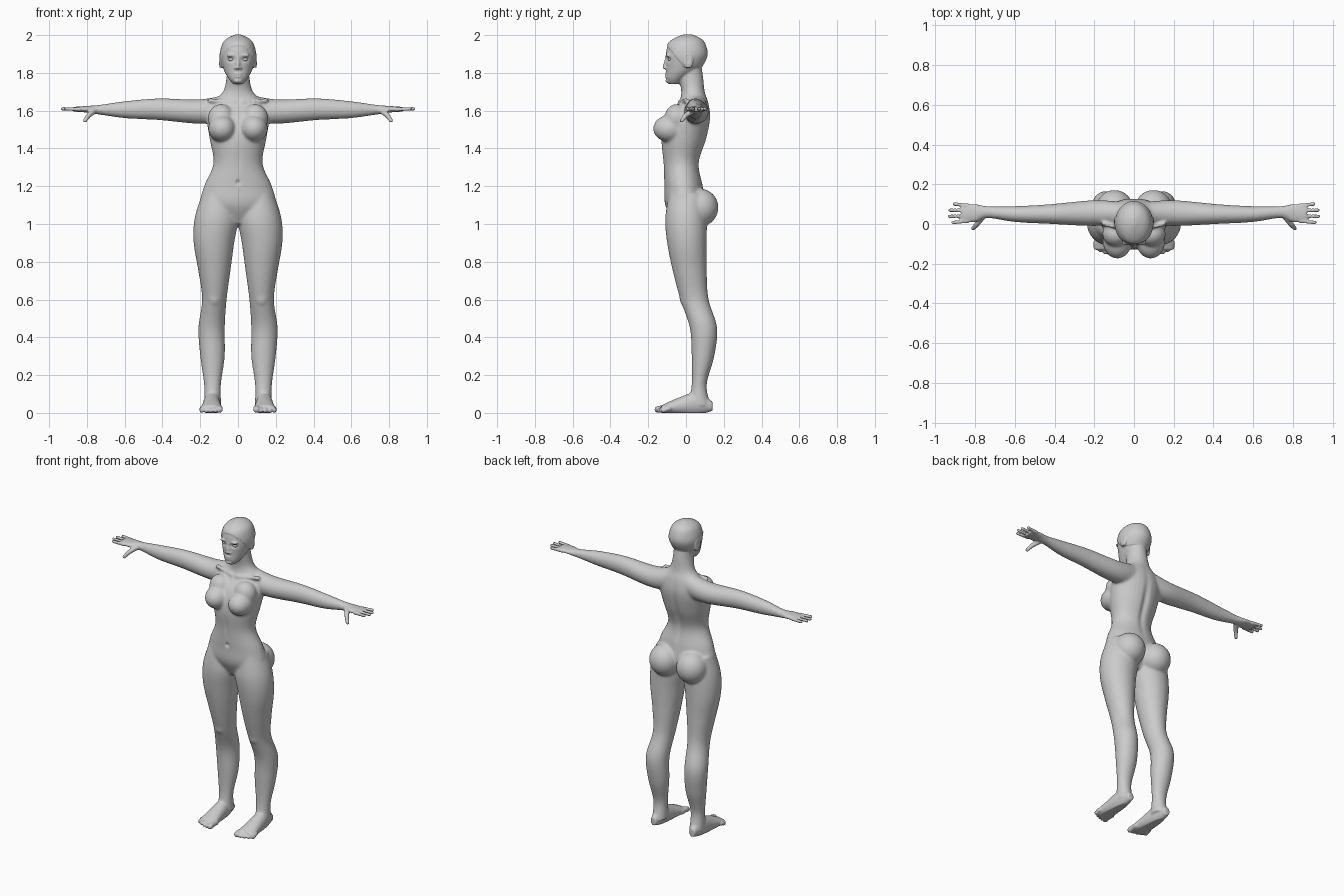
import bpy
import bmesh
from math import cos, sin, pi, exp
from mathutils import Vector, Matrix

cube = bpy.data.objects.get("Cube")
if cube:
    bpy.data.objects.remove(cube)

# One plain clay colour
clay = bpy.data.materials.new("light_grey_clay")
clay.use_nodes = True
tone = (.6, .6, .6, 1)
clay.diffuse_color = tone
clay.node_tree.nodes["Principled BSDF"].inputs["Base Color"].default_value = tone


def smooth_rows(rows, steps):
    """Catmull-Rom interpolation between rows of numbers."""
    rows = [Vector(row) for row in rows]
    padded = [rows[0]] + rows + [rows[-1]]
    result = []
    for before, start, end, after in zip(padded, rows, rows[1:], padded[3:]):
        start_slope = (end - before) / 2
        end_slope = (after - start) / 2
        for step in range(steps):
            t = step / steps
            ease = t * t * (3 - 2 * t)
            result.append(start.lerp(end, ease)
                          + start_slope * (t * (1 - t) ** 2)
                          - end_slope * (t * t * (1 - t)))
    return result + [rows[-1]]


def loft(bm, axis, rows, sides=32):
    """Elliptical limb; each row is position, then low and high of both other axes."""
    rings = []
    for position, u_low, u_high, v_low, v_high in smooth_rows(rows, 6):
        ring = []
        for side in range(sides):
            angle = 2 * pi * side / sides
            point = [(u_low + u_high + (u_high - u_low) * cos(angle)) / 2,
                     (v_low + v_high + (v_high - v_low) * sin(angle)) / 2]
            point.insert(axis, position)
            ring.append(bm.verts.new(point))
        rings.append(ring)
    for low, high in zip(rings, rings[1:]):
        for side in range(sides):
            following = (side + 1) % sides
            bm.faces.new((low[side], low[following], high[following], high[side]))
    bm.faces.new(rings[0])
    bm.faces.new(rings[-1])


def symmetric_loft(bm, rows):
    """Upright loft; each row is height, half width, front and back."""
    loft(bm, 2, [(height, -half, half, front, back)
                 for height, half, front, back in rows])


def ball(bm, centre, radii, segments=24):
    matrix = Matrix.Translation(centre) @ Matrix.Diagonal((*radii, 1))
    bmesh.ops.create_uvsphere(bm, u_segments=segments, v_segments=segments // 2,
                              radius=1, matrix=matrix)


def chain(bm, points):
    """Round-ended digit; each point is x, y, z, radius."""
    for x, y, z, radius in smooth_rows(points, 6):
        ball(bm, (x, y, z), (radius, radius, radius), 10)


def add_object(name, bm):
    bmesh.ops.recalc_face_normals(bm, faces=bm.faces[:])
    mesh = bpy.data.meshes.new(name)
    bm.to_mesh(mesh)
    bm.free()
    mesh.materials.append(clay)
    mesh.shade_smooth()
    obj = bpy.data.objects.new(name, mesh)
    bpy.context.collection.objects.link(obj)
    return obj


def apply_modifiers(obj):
    """Apply all modifiers and return the result for editing."""
    graph = bpy.context.evaluated_depsgraph_get()
    mesh = bpy.data.meshes.new_from_object(obj.evaluated_get(graph))
    obj.modifiers.clear()
    obj.data = mesh
    bm = bmesh.new()
    bm.from_mesh(mesh)
    return bm


def ramp(value):
    return min(max(value / .05, 0), 1)


def falloff(point, centre, reach):
    return exp(-sum(((p - c) / r) ** 2 for p, c, r in zip(point, centre, reach)))


bm = bmesh.new()

# Leg, from hip to ankle
loft(bm, 2, [
    (1.16, .03, .19, -.09, .1),
    (1.03, 0, .23, -.11, .11),
    (.9, .02, .235, -.1, .11),
    (.75, .04, .21, -.07, .11),
    (.6, .06, .19, -.03, .12),
    (.45, .07, .21, .02, .165),
    (.3, .07, .2, .03, .15),
    (.15, .09, .18, .03, .11),
    (.04, .09, .18, .01, .13)])
ball(bm, (.125, 0, .61), (.04, .035, .05))

# Foot and toes
loft(bm, 1, [
    (.14, .12, .16, .01, .06),
    (.06, .1, .18, -.01, .11),
    (-.04, .09, .19, -.01, .08),
    (-.13, .08, .2, 0, .04)])
for toe in range(5):
    x = .097 + .024 * toe
    tip = -.15 + .002 * toe * toe
    radius = .012 if toe else .018
    chain(bm, [(x, -.09, .022, radius), (x, tip + .02, .022, radius),
               (x, tip, radius, radius)])

# Arm, from collar to knuckles
loft(bm, 0, [
    (.05, 0, .11, 1.54, 1.69),
    (.2, -.01, .12, 1.53, 1.66),
    (.42, 0, .1, 1.55, 1.665),
    (.6, .01, .09, 1.56, 1.65),
    (.74, .03, .09, 1.58, 1.63),
    (.8, .01, .1, 1.59, 1.625),
    (.87, .01, .1, 1.595, 1.62)])

# Fingers and thumb
for finger in range(4):
    y = .015 + .026 * finger
    spread = .005 * (finger - 1.5)
    tip = .93 - .01 * (finger - 1.4) ** 2
    chain(bm, [(.84, y, 1.607, .012), (tip, y + spread, 1.61, .01)])
chain(bm, [(.76, .04, 1.6, .017), (.79, 0, 1.575, .014), (.81, -.022, 1.547, .011)])

# Breasts, buttocks and collarbones
ball(bm, (.084, -.085, 1.505), (.074, .09, .072))
ball(bm, (.09, -.05, 1.56), (.07, .065, .075))
ball(bm, (.098, .076, 1.087), (.096, .096, .1))
chain(bm, [(.02, -.035, 1.645, .013), (.15, 0, 1.655, .014)])

# Ears, nostrils and brows
ball(bm, (.09, .012, 1.862), (.014, .022, .036))
ball(bm, (.011, -.108, 1.826), (.009, .011, .007))
ball(bm, (.036, -.094, 1.893), (.026, .014, .008))

# Mirror everything so far to the other side
copied = bmesh.ops.duplicate(bm, geom=bm.verts[:] + bm.edges[:] + bm.faces[:])["geom"]
bmesh.ops.scale(bm, vec=(-1, 1, 1),
                verts=[part for part in copied if isinstance(part, bmesh.types.BMVert)])

# Torso and neck
symmetric_loft(bm, [
    (1, .06, -.06, .05),
    (1.1, .19, -.11, .1),
    (1.2, .18, -.115, .09),
    (1.32, .13, -.12, .07),
    (1.45, .15, -.13, .11),
    (1.56, .165, -.1, .13),
    (1.64, .14, -.04, .12),
    (1.7, .08, -.025, .1),
    (1.78, .06, -.04, .09),
    (1.85, .06, -.04, .08)])

# Head
symmetric_loft(bm, [
    (1.74, .025, -.09, -.04),
    (1.77, .05, -.105, 0),
    (1.82, .077, -.105, .07),
    (1.89, .093, -.107, .11),
    (1.95, .08, -.095, .1),
    (1.98, .055, -.06, .075),
    (2, .01, -.01, .03)])

# Nose, lips and chin
chain(bm, [(0, -.102, 1.885, .008), (0, -.109, 1.855, .009), (0, -.117, 1.83, .009)])
ball(bm, (0, -.102, 1.793), (.022, .011, .006))
ball(bm, (0, -.101, 1.781), (.02, .011, .007))
ball(bm, (0, -.095, 1.758), (.022, .014, .013))

# Fuse the parts into one skin
body = add_object("body", bm)
remesh = body.modifiers.new("fuse", 'REMESH')
remesh.mode = 'VOXEL'
remesh.voxel_size = .006
skin = apply_modifiers(body)

# Soften the trunk and limbs, keeping hands, feet and face crisp
soft = body.vertex_groups.new(name="soft")
weights = skin.verts.layers.deform.verify()
for vertex in skin.verts:
    x, y, z = vertex.co
    vertex[weights][soft.index] = (ramp(.76 - abs(x)) * ramp(z - .08)
                                   * ramp(1.76 - z))
skin.to_mesh(body.data)
skin.free()
for group, count in (("soft", 20), ("", 1)):
    relax = body.modifiers.new("relax", 'SMOOTH')
    relax.factor = .5
    relax.iterations = count
    relax.vertex_group = group
skin = apply_modifiers(body)

# Sculpted hollows: centre, reach, depth along y
hollows = {
    "eye_socket": ((.036, -.1, 1.872), (.021, .04, .012), .011),
    "mouth": ((0, -.11, 1.787), (.02, .02, .004), .004),
    "spine": ((0, .1, 1.42), (.02, .08, .16), -.012),
    "navel": ((0, -.12, 1.22), (.01, .03, .012), .012),
    "midriff": ((0, -.12, 1.34), (.014, .04, .08), .004),
}
for vertex in skin.verts:
    point = Vector((abs(vertex.co.x), vertex.co.y, vertex.co.z))
    if point.z > 1 and point.x < .12:
        for centre, reach, depth in hollows.values():
            vertex.co.y += depth * falloff(point, centre, reach)
    # Raised close-cropped hair
    hairline = 1.83 + 1.3 * max(0, -point.y - .01)
    if point.z > hairline and point.x < .096:
        vertex.co += vertex.normal * .004
    # Inner ear
    if .096 < point.x < .12:
        inward = falloff(point, (.1, .012, 1.866), (.02, .011, .02))
        vertex.co.x *= 1 - .07 * inward
    # Flat soles
    vertex.co.z = max(vertex.co.z, 0)
skin.to_mesh(body.data)
skin.free()
body.data.shade_smooth()

# Eyes
for side, name in ((1, "left_eye"), (-1, "right_eye")):
    bm = bmesh.new()
    ball(bm, (side * .036, -.081, 1.871), (.017, .015, .01))
    add_object(name, bm)
